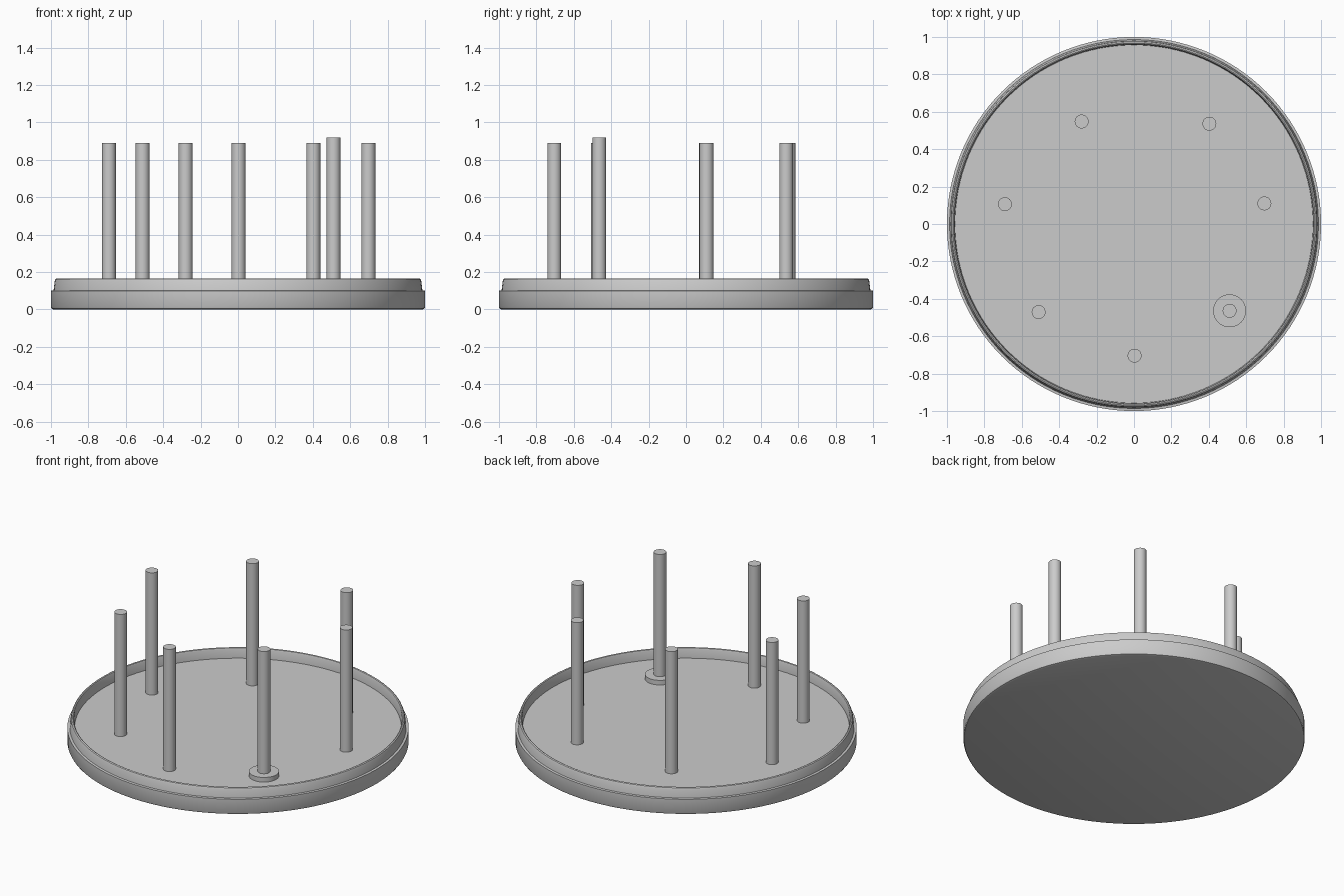
import bpy, bmesh, math

if "Cube" in bpy.data.objects:
    bpy.data.objects.remove(bpy.data.objects["Cube"])

FLOOR = 0.10


def lathe(name, profile, segments, location=(0, 0, 0)):
    """Revolve an (r, z) profile that starts and ends on the axis."""
    bm = bmesh.new()
    rings = []
    for r, z in profile:
        if r == 0:
            rings.append([bm.verts.new((0, 0, z))] * segments)
        else:
            rings.append([bm.verts.new((r * math.cos(2 * math.pi * i / segments),
                                        r * math.sin(2 * math.pi * i / segments), z))
                          for i in range(segments)])
    for a, b in zip(rings, rings[1:]):
        for i in range(segments):
            j = (i + 1) % segments
            corners = list(dict.fromkeys((a[i], a[j], b[j], b[i])))
            bm.faces.new(corners)
    bmesh.ops.recalc_face_normals(bm, faces=bm.faces)
    mesh = bpy.data.meshes.new(name)
    bm.to_mesh(mesh)
    bm.free()
    obj = bpy.data.objects.new(name, mesh)
    bpy.context.collection.objects.link(obj)
    obj.location = location
    bpy.ops.object.select_all(action='DESELECT')
    obj.select_set(True)
    bpy.context.view_layer.objects.active = obj
    bpy.ops.object.shade_smooth_by_angle(angle=math.radians(35))
    return obj


def cylinder(name, radius, height, location):
    return lathe(name, [(0, 0), (radius, 0), (radius, height), (0, height)], 32, location)


# Round tray: stepped outer wall, narrow raised rim, sunken floor
lathe("tray", [(0, 0), (0.985, 0), (0.996, 0.004), (1.0, 0.012), (1.0, 0.10),
               (0.986, 0.102), (0.980, 0.152), (0.976, 0.162), (0.969, 0.166),
               (0.963, 0.163), (0.960, 0.155), (0.957, FLOOR), (0, FLOOR)], 128)

# Six pins standing directly on the floor
pins = [(-0.69, 0.106), (0.697, 0.11), (-0.28, 0.548), (0.403, 0.536),
        (-0.51, -0.471), (0.003, -0.704)]
for n, (x, y) in enumerate(pins, 1):
    cylinder(f"pin_{n}", 0.037, 0.79, (x, y, FLOOR))

# Seventh pin raised on a round foot
cylinder("pin_foot", 0.088, 0.03, (0.511, -0.464, FLOOR))
cylinder("raised_pin", 0.037, 0.79, (0.511, -0.464, FLOOR + 0.03))
